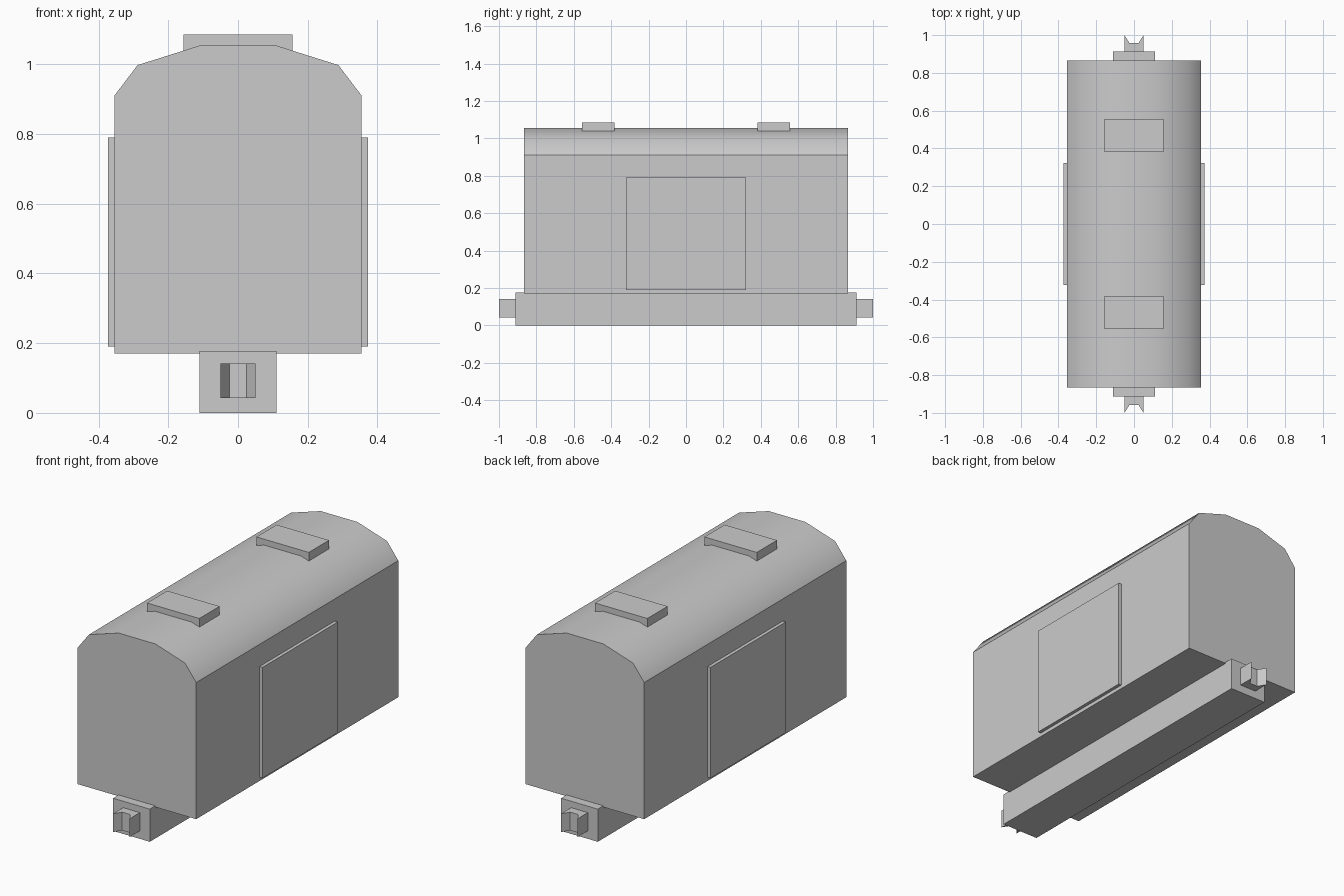
import bpy, bmesh

if "Cube" in bpy.data.objects:
    bpy.data.objects.remove(bpy.data.objects["Cube"])


def extrude(name, profile, axis, lo, hi, smooth_faces=()):
    """Prism from a 2D outline: 'Y' uses (x, z) points, 'Z' uses (x, y) points."""
    def point(p, t):
        return (p[0], t, p[1]) if axis == 'Y' else (p[0], p[1], t)
    bm = bmesh.new()
    a = [bm.verts.new(point(p, lo)) for p in profile]
    b = [bm.verts.new(point(p, hi)) for p in profile]
    n = len(profile)
    sides = [bm.faces.new((a[i], a[(i + 1) % n], b[(i + 1) % n], b[i])) for i in range(n)]
    bm.faces.new(a)
    bm.faces.new(b)
    bmesh.ops.recalc_face_normals(bm, faces=bm.faces)
    for i in smooth_faces:
        sides[i].smooth = True
    for e in bm.edges:
        e.smooth = all(f.smooth for f in e.link_faces)
    mesh = bpy.data.meshes.new(name)
    bm.to_mesh(mesh)
    bm.free()
    obj = bpy.data.objects.new(name, mesh)
    bpy.context.collection.objects.link(obj)
    return obj


def box(name, x0, x1, y0, y1, z0, z1):
    return extrude(name, [(x0, y0), (x1, y0), (x1, y1), (x0, y1)], 'Z', z0, z1)


# Wagon body with a smooth arched roof
half = [(0.355, 0.17), (0.355, 0.91), (0.288, 0.998), (0.11, 1.054)]
outline = half + [(-x, z) for x, z in reversed(half)]
extrude("wagon_body", outline, 'Y', -0.865, 0.865, smooth_faces=range(1, 6))

# Central underframe beam
box("underframe_beam", -0.11, 0.11, -0.912, 0.912, 0, 0.177)

for s, end in ((-1, "front"), (1, "rear")):
    # Notched coupler
    coupler = [(-0.05, 0.90), (0.05, 0.90), (0.05, 1.0),
               (0.024, 0.957), (-0.024, 0.957), (-0.05, 1.0)]
    extrude(end + "_coupler", [(x, s * y) for x, y in coupler], 'Z', 0.043, 0.142)
    # Roof hatch
    y0, y1 = sorted((s * 0.382, s * 0.555))
    box(end + "_roof_hatch", -0.157, 0.157, y0, y1, 1.037, 1.086)

# Sliding side doors
for s, side in ((-1, "left"), (1, "right")):
    x0, x1 = sorted((s * 0.345, s * 0.373))
    box(side + "_door", x0, x1, -0.322, 0.322, 0.19, 0.79)
